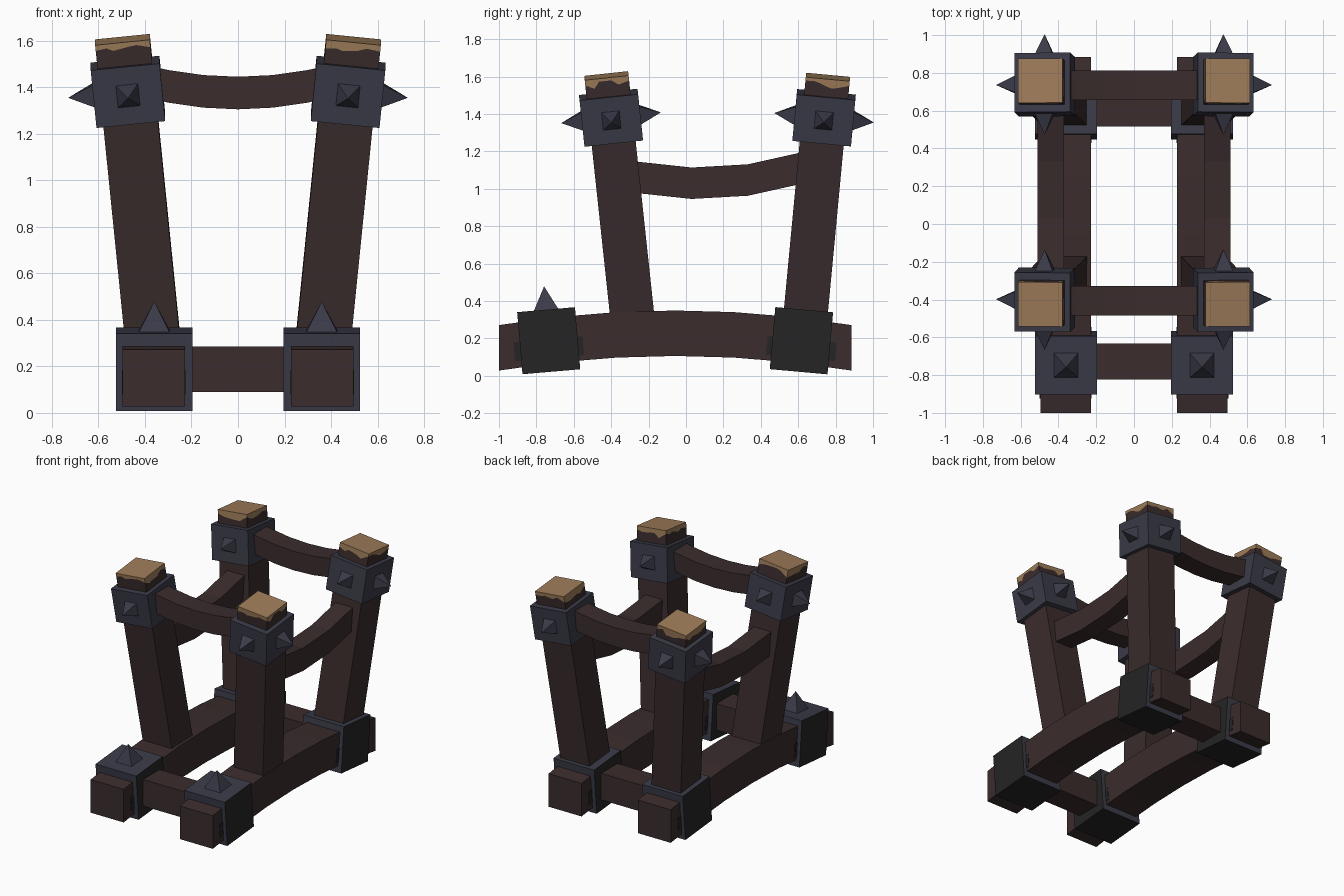
import bpy, random
from mathutils import Vector, Matrix

if "Cube" in bpy.data.objects:
    bpy.data.objects.remove(bpy.data.objects["Cube"])

random.seed(4)


def material(name, rgb):
    m = bpy.data.materials.new(name)
    m.diffuse_color = (*rgb, 1)
    m.use_nodes = True
    m.node_tree.nodes["Principled BSDF"].inputs["Base Color"].default_value = m.diffuse_color
    return m


WOOD = material("dark_wood", (0.043, 0.025, 0.026))
CUT = material("cut_wood", (0.34, 0.20, 0.10))
IRON = material("blue_iron", (0.043, 0.043, 0.066))
BLACK = material("black_iron", (0.017, 0.018, 0.017))


def build(name, verts, faces, mats, matrix=Matrix(), rule=None):
    """Make a flat-shaded object; rule(polygon) picks the material index."""
    me = bpy.data.meshes.new(name)
    me.from_pydata([matrix @ Vector(v) for v in verts], [], faces)
    for m in mats:
        me.materials.append(m)
    if rule:
        for p in me.polygons:
            p.material_index = rule(p)
    ob = bpy.data.objects.new(name, me)
    bpy.context.collection.objects.link(ob)
    return ob


def box(name, size, matrix, mats, rule=None):
    x, y, z = (s / 2 for s in size)
    v = [(a * x, b * y, c * z) for c in (-1, 1) for a, b in ((-1, -1), (1, -1), (1, 1), (-1, 1))]
    f = [(3, 2, 1, 0), (4, 5, 6, 7)] + [(i, (i + 1) % 4, (i + 1) % 4 + 4, i + 4) for i in range(4)]
    return build(name, v, f, mats, matrix, rule)


def beam(name, path, side, w, h):
    """Bent bar: rectangular sections along the path, cut upright."""
    side, up = Vector(side) * w / 2, Vector((0, 0, h / 2))
    v, f = [], []
    for p in path:
        p = Vector(p)
        v += [p - side - up, p + side - up, p + side + up, p - side + up]
    for k in range(len(path) - 1):
        for i in range(4):
            j = (i + 1) % 4
            f.append((4 * k + i, 4 * k + j, 4 * k + j + 4, 4 * k + i + 4))
    n = len(v)
    f += [(3, 2, 1, 0), (n - 4, n - 3, n - 2, n - 1)]
    ob = build(name, v, f, [WOOD])
    import_fix_normals(ob)
    return ob


def import_fix_normals(ob):
    import bmesh
    bm = bmesh.new()
    bm.from_mesh(ob.data)
    bmesh.ops.recalc_face_normals(bm, faces=bm.faces)
    bm.to_mesh(ob.data)
    bm.free()


def spike(name, origin, direction, half, height, matrix):
    """Four-sided pyramid standing on a collar face."""
    m = matrix @ Matrix.Translation(origin) @ Vector(direction).to_track_quat('Z', 'Y').to_matrix().to_4x4()
    v = [(-half, -half, -.01), (half, -half, -.01), (half, half, -.01), (-half, half, -.01), (0, 0, height)]
    build(name, v, [(3, 2, 1, 0), (0, 1, 4), (1, 2, 4), (2, 3, 4), (3, 0, 4)], [IRON], m)


def post(name, base, length, rot, w):
    """Square post with a ragged pale band at its cut top."""
    c = [(-1, -1), (1, -1), (1, 1), (-1, 1)]
    ring = []
    for i in range(4):
        a, b = Vector(c[i]), Vector(c[(i + 1) % 4])
        ring += [a.lerp(b, t) * w / 2 for t in (0, .2, .32, .6, .75)]
    n = len(ring)
    v = [(*p, 0) for p in ring]
    v += [(*p, length - random.uniform(.014, .06)) for p in ring]
    v += [(*p, length) for p in ring]
    f = [tuple(reversed(range(n))), tuple(range(2 * n, 3 * n))]
    for k in range(2):
        f += [(k * n + i, k * n + (i + 1) % n, (k + 1) * n + (i + 1) % n, (k + 1) * n + i) for i in range(n)]
    build(name, v, f, [WOOD, CUT], Matrix.Translation(base) @ rot,
          lambda p: 1 if p.index == 1 or p.index >= 2 + n else 0)


for s, sn in ((-1, "left"), (1, "right")):
    # arched base rail
    ys = [-1 + 1.885 * i / 6 for i in range(7)]
    beam(f"{sn}_base_rail", [(s * .362, y, .228 - .078 * ((y + .0575) / .9425) ** 2) for y in ys],
         (1, 0, 0), .268, .243)
    # sagging side bar between the posts
    beam(f"{sn}_side_bar", [(s * .44, y, z) for y, z in
                            ((-.36, 1.075), (-.25, 1.06), (.03, 1.03), (.33, 1.047), (.6, 1.107), (.68, 1.125))],
         (1, 0, 0), .14, .168)

    for end, y, tilt in (("front", -.734, .085), ("back", .617, -.09)):
        # base collar: black sides and underside, blue elsewhere
        m = Matrix.Translation((s * .36, y, .188)) @ Matrix.Rotation(tilt, 4, 'X')
        box(f"{sn}_{end}_base_collar", (.33, .31, .333), m, [IRON, BLACK],
            lambda p: int(abs(p.normal.x) > .8 or p.normal.z < -.8))
        if end == "front":
            spike(f"{sn}_base_spike", (0, 0, .1665), (0, 0, 1), .07, .125, m)
        # dark stain plates showing beside the collar
        box(f"{sn}_{end}_collar_stain", (.274, .37, .10),
            Matrix.Translation((s * .362, y, .145)) @ Matrix.Rotation(tilt, 4, 'X'), [BLACK])

    for end, y0, slope, top in (("front", -.28, -.107, 1.605), ("back", .632, .094, 1.598)):
        # leaning post
        axis = Vector((s * .1, slope, 1))
        rot = Matrix.Rotation(-slope, 4, 'X') @ Matrix.Rotation(s * .1, 4, 'Y')
        base = Vector((s * .36, y0, .25))
        post(f"{sn}_{end}_post", base, (top - .25) * axis.length, rot, .236)
        # spiked collar near the top
        m = Matrix.Translation(base + axis * 1.13) @ rot
        box(f"{sn}_{end}_post_collar", (.297, .315, .25), m, [IRON])
        for d, off, label in (((s, 0, 0), .1485, "outer"), ((0, -1, 0), .1575, "front"), ((0, 1, 0), .1575, "back")):
            spike(f"{sn}_{end}_{label}_spike", Vector(d) * off, d, .052, .11, m)

# cross bars: straight at the base, sagging between the post tops
for end, yb, yt in (("front", -.728, -.407), ("back", .61, .735)):
    beam(f"{end}_base_crossbar", [(-.3, yb, .188), (.3, yb, .188)], (0, 1, 0), .19, .195)
    beam(f"{end}_top_bar", [(x, yt, 1.375 + .32 * x * x) for x in (-.42, -.3, -.15, 0, .15, .3, .42)],
         (0, 1, 0), .155, .14)
